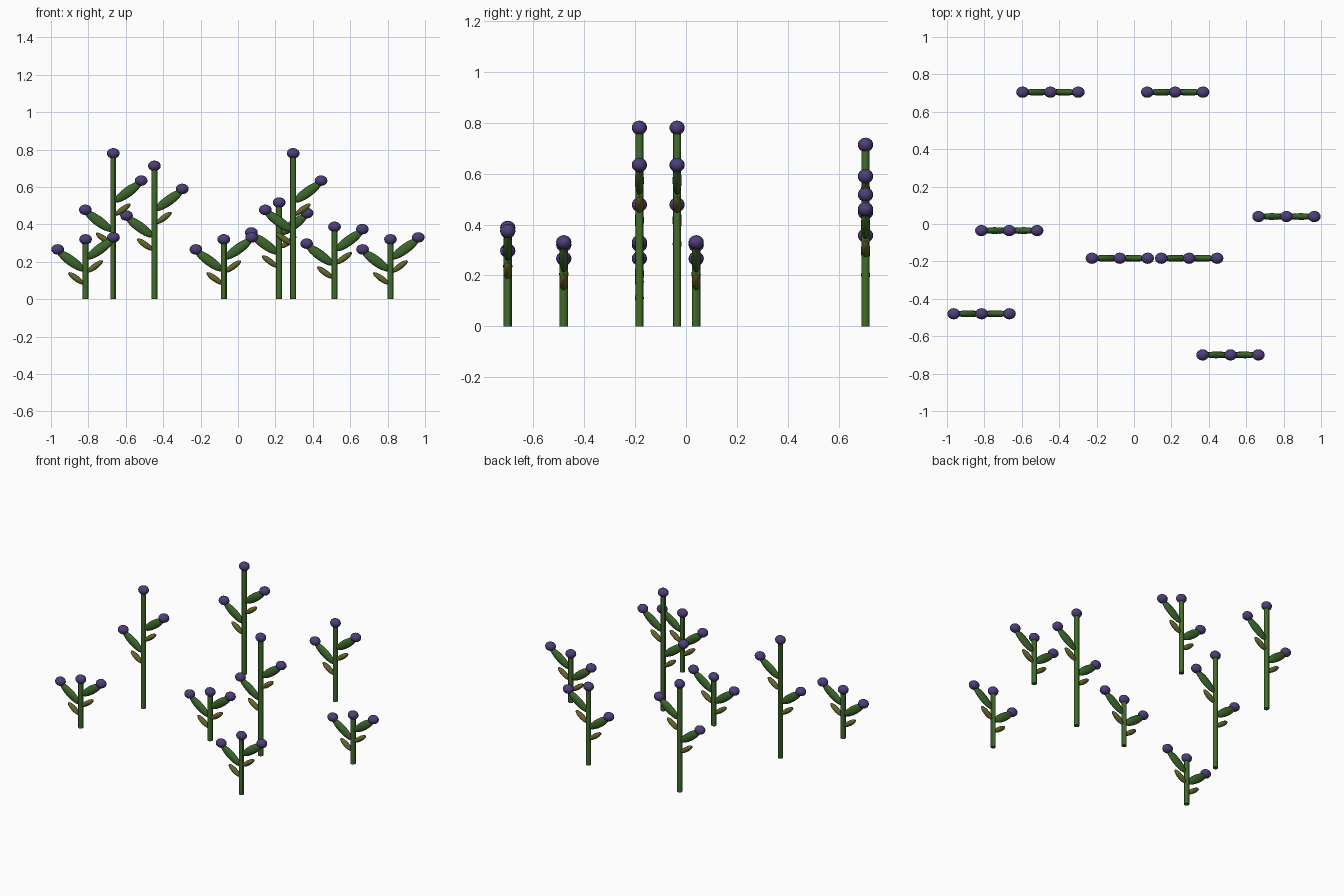
import bpy, math
from mathutils import Matrix, Vector

if "Cube" in bpy.data.objects:
    bpy.data.objects.remove(bpy.data.objects["Cube"])


def material(name, color):
    m = bpy.data.materials.new(name)
    m.diffuse_color = (*color, 1)
    m.use_nodes = True
    m.node_tree.nodes["Principled BSDF"].inputs["Base Color"].default_value = m.diffuse_color
    return m


STEM = material("stem_green", (0.055, 0.15, 0.025))
LEAF = material("leaf_green", (0.045, 0.13, 0.025))
OLIVE = material("olive", (0.13, 0.13, 0.025))
PURPLE = material("purple", (0.075, 0.05, 0.19))


def finish(name, mat):
    ob = bpy.context.object
    ob.name = name
    ob.data.materials.append(mat)
    bpy.ops.object.shade_smooth_by_angle()
    return ob


def ellipsoid(name, center, radii, mat, tilt=0.0):
    """Smooth ellipsoid, its long x axis lifted by tilt in the xz plane."""
    bpy.ops.mesh.primitive_uv_sphere_add(segments=16, ring_count=10, radius=1)
    ob = bpy.context.object
    ob.data.transform(Matrix.Rotation(-tilt, 4, 'Y') @ Matrix.Diagonal((*radii, 1)))
    ob.location = Vector(center)
    return finish(name, mat)


def plant(x, y, h):
    # Upright stem with a bud on top
    bpy.ops.mesh.primitive_cylinder_add(vertices=12, radius=0.016, depth=h,
                                        location=(x, y, h / 2))
    finish("stem", STEM)
    bud = (0.034, 0.030, 0.028)
    ellipsoid("top_bud", (x, y, h), bud, PURPLE)
    # Low leaf on the left, high leaf on the right, each with bud and leaflet
    for side, frac in ((-1, 0.46), (1, 0.66)):
        base = frac * h
        tilt = side * math.radians(36)
        ellipsoid("leaf", (x + side * 0.078, y, base + 0.058),
                  (0.09, 0.018, 0.027), LEAF, tilt)
        ellipsoid("leaflet", (x + side * 0.050, y, base - 0.036),
                  (0.052, 0.0175, 0.016), OLIVE, tilt)
        ellipsoid("side_bud", (x + side * 0.149, y, base + 0.119), bud, PURPLE)


# Scattered patch of plants: x, y, stem height
for spot in ((-0.815, -0.48, 0.32), (-0.667, -0.035, 0.78),
             (-0.447, 0.705, 0.713), (-0.076, -0.183, 0.32),
             (0.22, 0.705, 0.517), (0.295, -0.183, 0.78),
             (0.516, -0.70, 0.387), (0.815, 0.04, 0.32)):
    plant(*spot)
